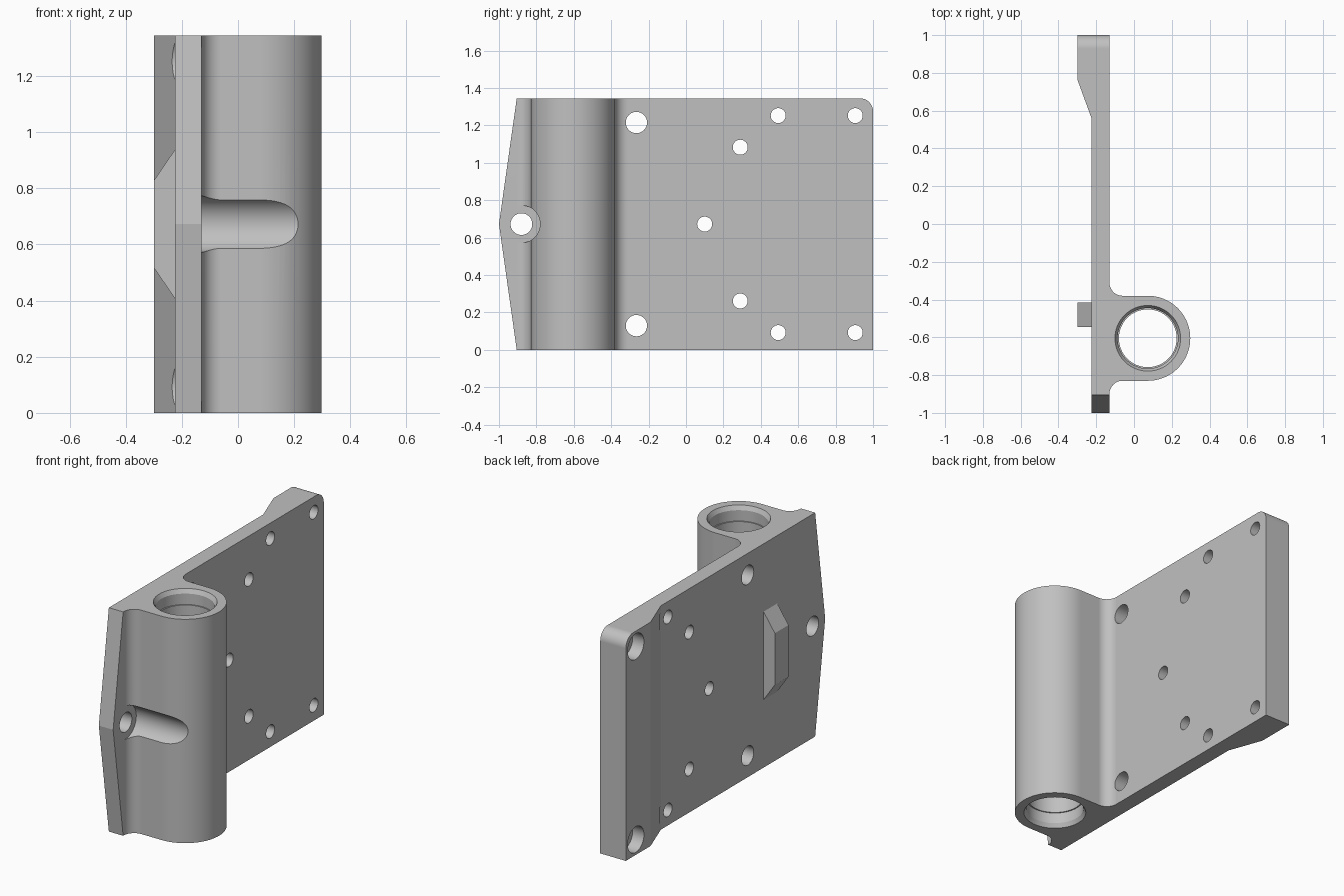
import bpy, bmesh, math
from mathutils import Vector

cube = bpy.data.objects.get("Cube")
if cube:
    bpy.data.objects.remove(cube, do_unlink=True)

HEIGHT, MID = 1.345, 0.6725
BACK, FACE, OUTER = -0.225, -0.13, -0.30   # plate back, plate front, raised back
BARREL = (0.073, -0.605)

grey = bpy.data.materials.new("plain grey")
grey.use_nodes = True
grey.diffuse_color = (0.53, 0.53, 0.53, 1)
grey.node_tree.nodes["Principled BSDF"].inputs["Base Color"].default_value = grey.diffuse_color


def arc(center, r, start, end, n=16):
    """Points on an arc, angles in degrees."""
    angles = [math.radians(start + (end - start) * i / n) for i in range(n + 1)]
    return [(center[0] + r * math.cos(a), center[1] + r * math.sin(a)) for a in angles]


def circle(center, r, n=64):
    return arc(center, r, 0, 360, n)[:-1]


def finish(name, bm):
    bmesh.ops.recalc_face_normals(bm, faces=bm.faces[:])
    mesh = bpy.data.meshes.new(name)
    bm.to_mesh(mesh)
    bm.free()
    mesh.materials.append(grey)
    obj = bpy.data.objects.new(name, mesh)
    bpy.context.collection.objects.link(obj)
    return obj


def loft(name, rings):
    """Solid through matching rings of 3D points."""
    bm = bmesh.new()
    loops = [[bm.verts.new(p) for p in ring] for ring in rings]
    for a, b in zip(loops, loops[1:]):
        for i in range(len(a)):
            j = (i + 1) % len(a)
            bm.faces.new((a[i], a[j], b[j], b[i]))
    bm.faces.new(loops[0])
    bm.faces.new(loops[-1])
    return finish(name, bm)


def prism(name, points, axis, low, high):
    """Extrude a flat outline along x, y or z."""
    def place(p, d):
        return {"x": (d, p[0], p[1]), "y": (p[0], d, p[1]), "z": (p[0], p[1], d)}[axis]
    return loft(name, [[Vector(place(p, d)) for p in points] for d in (low, high)])


def activate(obj):
    bpy.ops.object.select_all(action="DESELECT")
    obj.select_set(True)
    bpy.context.view_layer.objects.active = obj


def combine(obj, tool, operation="DIFFERENCE"):
    tool.hide_render = True
    mod = obj.modifiers.new("cut", "BOOLEAN")
    mod.operation, mod.solver, mod.object = operation, "EXACT", tool
    activate(obj)
    bpy.ops.object.modifier_apply(modifier=mod.name)
    bpy.data.objects.remove(tool, do_unlink=True)


# Plan outline: plate, filleted barrel and thickened far end
fillet = 0.07
plan = [(BACK, -1.1), (FACE, -1.1)]
plan += arc((FACE + fillet, -0.90), fillet, 180, 90)
plan += arc(BARREL, 0.225, -90, 90, 36)
plan += arc((FACE + fillet, -0.31), fillet, 270, 180)
plan += [(FACE, 1.1), (OUTER, 1.1), (OUTER, 0.765), (BACK, 0.56)]
bracket = prism("hinge_plate", plan, "z", -0.1, HEIGHT + 0.1)

# Side outline: pointed front edge and one rounded corner
side = [(-0.905, 0), (1, 0)] + arc((0.93, HEIGHT - 0.07), 0.07, 0, 90)
side += [(-0.905, HEIGHT), (-1, MID)]
combine(bracket, prism("side_outline", side, "x", -0.6, 0.6), "INTERSECT")

# Stepped bore with chamfered mouths
half = [(0.202, -0.05), (0.160, 0.025), (0.160, 0.09), (0.153, 0.09)]
steps = half + [(r, HEIGHT - z) for r, z in reversed(half)]
combine(bracket, loft("bore", [[(x, y, z) for x, y in circle(BARREL, r)] for r, z in steps]))

# Tool clearance groove beside the barrel
combine(bracket, prism("groove", circle((-0.88, MID), 0.10), "x", FACE, 0.5))

# Recesses behind the bolt holes, mirrored about mid height
for y, r in ((0.493, 0.093), (0.905, 0.077)):
    for s in (-1, 1):
        combine(bracket, prism("recess", circle((y, MID + s * 0.58), r), "x", -0.5, BACK))

# Through holes: distance along plate, offset from mid height, radius
holes = [(-0.88, 0, 0.058), (0.10, 0, 0.04), (-0.265, 0.543, 0.057),
         (0.29, 0.411, 0.04), (0.493, 0.58, 0.04), (0.905, 0.58, 0.04)]
for y, dz, r in holes:
    for s in ((1, -1) if dz else (1,)):
        combine(bracket, prism("hole", circle((y, MID + s * dz), r, 40), "x", -0.5, 0.0))

# Tapered locating block on the back
taper = [(BACK, MID - 0.265), (OUTER, MID - 0.155), (OUTER, MID + 0.155), (BACK, MID + 0.265)]
block = prism("back_block", taper, "y", -0.545, -0.415)

# Smooth curved faces, keep flats flat
activate(bracket)
bpy.ops.object.shade_smooth_by_angle(angle=math.radians(12))
weighted = bracket.modifiers.new("flat_normals", "WEIGHTED_NORMAL")
weighted.keep_sharp = True
